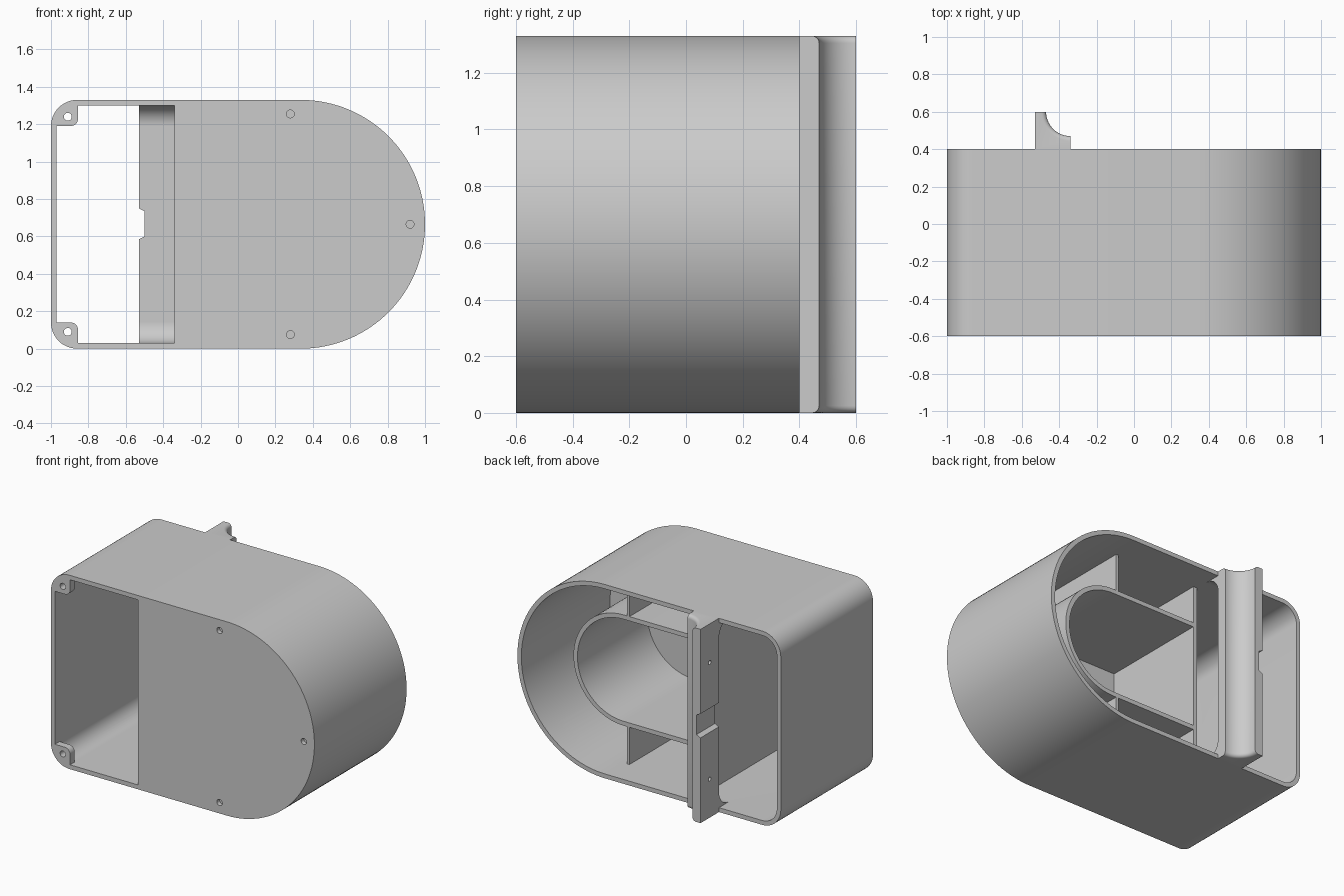
import bpy, bmesh, math

if "Cube" in bpy.data.objects:
    bpy.data.objects.remove(bpy.data.objects["Cube"])

W, T, R = 0.03, 1.33, 0.14          # wall, height, left corner radius
MID = T / 2
CX = 1 - MID                        # centre of the round end
LEFT, DIV = -0.53, -0.34            # post side, divider side

grey = bpy.data.materials.new("light grey")
grey.use_nodes = True
grey.diffuse_color = (0.6, 0.6, 0.6, 1)
grey.node_tree.nodes["Principled BSDF"].inputs["Base Color"].default_value = (0.6, 0.6, 0.6, 1)


def arc(cx, cy, r, a0, a1, n):
    angles = [math.radians(a0 + (a1 - a0) * i / n) for i in range(n + 1)]
    return [(cx + r * math.cos(a), cy + r * math.sin(a)) for a in angles]


def flip(pts):
    """Mirror a profile about the middle height, keeping a closed order."""
    return [(a, T - b) for a, b in reversed(pts)]


def prism(name, pts, lo, hi, axis="Y"):
    place = {"X": lambda a, b, d: (d, a, b),
             "Y": lambda a, b, d: (a, d, b),
             "Z": lambda a, b, d: (a, b, d)}[axis]
    bm = bmesh.new()
    face = bm.faces.new([bm.verts.new(place(a, b, lo)) for a, b in pts])
    new = bmesh.ops.extrude_face_region(bm, geom=[face])["geom"]
    for v in new:
        if isinstance(v, bmesh.types.BMVert):
            v.co["XYZ".index(axis)] = hi
    bmesh.ops.recalc_face_normals(bm, faces=bm.faces)
    mesh = bpy.data.meshes.new(name)
    bm.to_mesh(mesh)
    bm.free()
    mesh.materials.append(grey)
    ob = bpy.data.objects.new(name, mesh)
    bpy.context.collection.objects.link(ob)
    return ob


def cut(ob, cutters):
    for c in cutters:
        c.hide_render = True
        mod = ob.modifiers.new("cut", "BOOLEAN")
        mod.operation, mod.solver, mod.object = "DIFFERENCE", "EXACT", c
    bpy.context.view_layer.update()
    deps = bpy.context.evaluated_depsgraph_get()
    ob_mesh = bpy.data.meshes.new_from_object(ob.evaluated_get(deps))
    ob.modifiers.clear()
    ob.data = ob_mesh
    for c in cutters:
        bpy.data.objects.remove(c)


def d_shape(inset, left=-1.0, corner=R):
    """Outline with a round right end and softened left corners."""
    r = max(corner - inset, 0)
    x, top = left + inset, T - inset
    pts = arc(CX, MID, MID - inset, -90, 90, 64)
    if r:
        return pts + arc(x + r, top - r, r, 90, 180, 12) + arc(x + r, inset + r, r, 180, 270, 12)
    return pts + [(x, top), (x, inset)]


# Housing: outer body hollowed from the back, left bay open right through
housing = prism("housing", d_shape(0), -0.6, 0.4)
r = R - W
bay = [(DIV, W), (DIV, T - W)] + arc(-1 + R, T - R, r, 90, 180, 12) + arc(-1 + R, R, r, 180, 270, 12)
lug = [(-0.855, T - W)] + arc(-0.895, 1.23, 0.04, 0, -90, 8) + [(-1 + W, 1.19)]
mouth = [(DIV, W), (DIV, T - W)] + lug + flip(lug)
cutters = [prism("rear_cut", d_shape(W), 0.2, 0.5),
           prism("cavity_cut", d_shape(W, DIV, 0), -0.56, 0.3),
           prism("bay_cut", bay, -0.55, 0.3),
           prism("mouth_cut", mouth, -0.7, -0.5)]
for x, z, depth in ((0.28, 1.255, 0.03), (0.28, T - 1.255, 0.03), (0.92, MID, 0.03),
                    (-0.91, 1.24, 0.15), (-0.91, T - 1.24, 0.15)):
    cutters.append(prism("hole_cut", arc(x, z, 0.021, 0, 345, 23), -0.7, -0.6 + depth))
cut(housing, cutters)

# Inner U-shaped wall joined to the divider
RO = 0.38
inner = [(DIV + 0.01, MID - RO)] + arc(CX, MID, RO, -90, 90, 48) + [(DIV + 0.01, MID + RO)]
inner += [(DIV + 0.01, MID + RO - W)] + arc(CX, MID, RO - W, 90, -90, 48) + [(DIV + 0.01, MID - RO + W)]
prism("inner_wall", inner, -0.57, 0.199)

# Ribs between inner wall and housing
rib = [(0.29, MID + RO - 0.01), (0.31, MID + RO - 0.01), (0.31, T - W + 0.01), (0.29, T - W + 0.01)]
prism("upper_rib", rib, -0.57, 0.199)
prism("lower_rib", flip(rib), -0.57, 0.199)

# Rear post with a scooped side, softened at both ends of the scoop
scoop = arc(DIV, 0.6, 0.13, 180, 270, 16)
post = prism("rear_post", [(LEFT, 0.4), (LEFT, 0.6)] + scoop + [(DIV, 0.4)], 0, T, "Z")
bm = bmesh.new()
bm.from_mesh(post.data)


def on_scoop(v):
    return abs(math.hypot(v.co.x - DIV, v.co.y - 0.6) - 0.13) < 1e-4


ends = [e for e in bm.edges if all(on_scoop(v) for v in e.verts)
        and abs(e.verts[0].co.z - e.verts[1].co.z) < 1e-5]
bmesh.ops.bevel(bm, geom=ends, offset=0.025, segments=5, profile=0.5, affect="EDGES")
bm.to_mesh(post.data)
bm.free()
notch = [(LEFT - 0.05, 0.585), (LEFT, 0.585), (-0.5, 0.60), (-0.5, 0.735), (LEFT, 0.75), (LEFT - 0.05, 0.75)]
cutters = [prism("notch_cut", notch, 0.3, 0.7)]
for z in (0.265, T - 0.265):
    cutters.append(prism("pin_cut", arc(0.5, z, 0.014, 0, 337.5, 15), LEFT - 0.05, LEFT + 0.05, "X"))
cut(post, cutters)

# Curved gussets that blend the post into floor and ceiling
g = 0.11
gusset = [(0.4, 0.02)] + [(0.4 - g, 0.02)] + arc(0.4 - g, W + g, g, 270, 360, 14)
prism("lower_gusset", gusset, LEFT, DIV, "X")
prism("upper_gusset", flip(gusset), LEFT, DIV, "X")

# Smooth curved walls, crisp edges
bpy.ops.object.select_all(action="DESELECT")
for ob in bpy.context.scene.objects:
    if ob.type == "MESH":
        ob.select_set(True)
        bpy.context.view_layer.objects.active = ob
bpy.ops.object.shade_smooth_by_angle(angle=math.radians(30))
